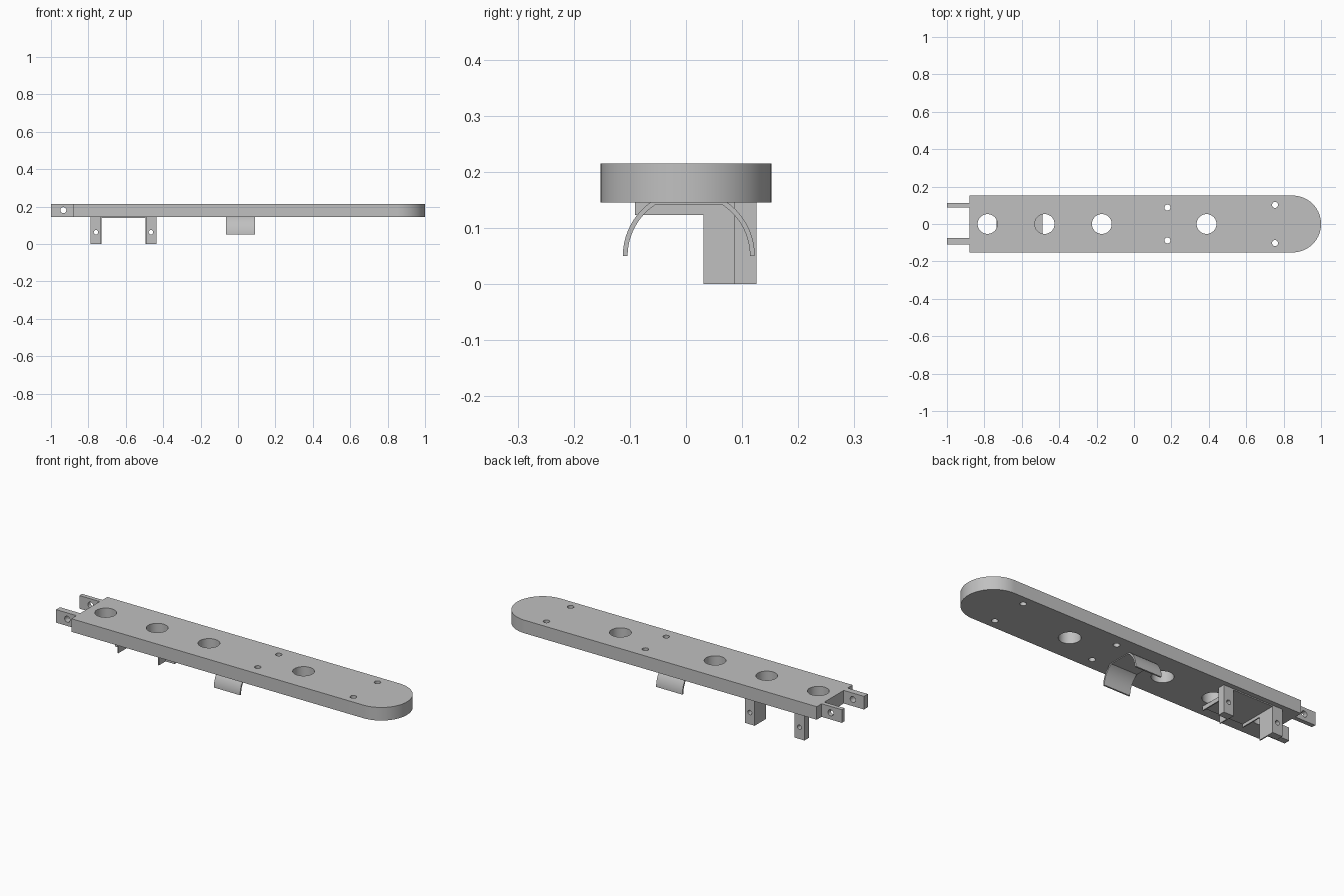
import bpy, bmesh, math
from mathutils import Matrix, Vector

if "Cube" in bpy.data.objects:
    bpy.data.objects.remove(bpy.data.objects["Cube"])

grey = bpy.data.materials.new("plain_grey")
grey.use_nodes = True
COLOUR = (0.53, 0.53, 0.53, 1)
grey.diffuse_color = COLOUR
grey.node_tree.nodes["Principled BSDF"].inputs["Base Color"].default_value = COLOUR

Z0, Z1 = 0.145, 0.215  # underside and top of the arm


def finish(name, bm):
    bmesh.ops.recalc_face_normals(bm, faces=bm.faces)
    mesh = bpy.data.meshes.new(name)
    bm.to_mesh(mesh)
    bm.free()
    mesh.materials.append(grey)
    ob = bpy.data.objects.new(name, mesh)
    bpy.context.collection.objects.link(ob)
    return ob


def prism(name, points, direction):
    """Extrude a closed outline along a direction."""
    bm = bmesh.new()
    face = bm.faces.new([bm.verts.new(p) for p in points])
    new = bmesh.ops.extrude_face_region(bm, geom=[face])["geom"]
    verts = [v for v in new if isinstance(v, bmesh.types.BMVert)]
    bmesh.ops.translate(bm, verts=verts, vec=Vector(direction))
    return finish(name, bm)


def box(name, x, y, z):
    outline = [(x[0], y[0], z[0]), (x[1], y[0], z[0]), (x[1], y[1], z[0]), (x[0], y[1], z[0])]
    return prism(name, outline, (0, 0, z[1] - z[0]))


def drill(ob, holes, axis="Z"):
    """Cut round holes, each given as a centre and a radius."""
    bm = bmesh.new()
    turn = Matrix.Rotation(math.pi / 2, 4, "X") if axis == "Y" else Matrix()
    for centre, radius in holes:
        bmesh.ops.create_cone(bm, cap_ends=True, segments=48, radius1=radius, radius2=radius,
                              depth=0.5, matrix=Matrix.Translation(centre) @ turn)
    cutter = finish("hole_cutter", bm)
    cutter.hide_render = True
    mod = ob.modifiers.new("holes", "BOOLEAN")
    mod.operation, mod.solver, mod.object = "DIFFERENCE", "EXACT", cutter
    bpy.context.view_layer.objects.active = ob
    bpy.ops.object.modifier_apply(modifier=mod.name)
    bpy.data.objects.remove(cutter)


def smooth(ob):
    bpy.ops.object.select_all(action="DESELECT")
    ob.select_set(True)
    bpy.context.view_layer.objects.active = ob
    bpy.ops.object.shade_smooth_by_angle(angle=math.radians(30))


# Long arm with one rounded end
R = 0.152
outline = [(-0.88, R, Z0), (-0.88, -R, Z0)]
for i in range(49):
    a = -math.pi / 2 + math.pi * i / 48
    outline.append((1 - R + R * math.cos(a), R * math.sin(a), Z0))
arm = prism("arm_plate", outline, (0, 0, Z1 - Z0))
holes = [((x, 0, 0.18), 0.053) for x in (-0.783, -0.478, -0.172, 0.388)]
for x, y in ((0.179, 0.088), (0.754, 0.102)):
    holes += [((x, side * y, 0.18), 0.016) for side in (-1, 1)]
drill(arm, holes)
smooth(arm)

# Two hinge prongs at the square end
for name, y in (("front_prong", (-0.109, -0.076)), ("back_prong", (0.088, 0.111))):
    prong = box(name, (-1, -0.875), y, (Z0, Z1))
    drill(prong, [((-0.934, y[0], 0.181), 0.016)], "Y")
    smooth(prong)

# Bracket beneath: thin base, two drilled posts and their L-shaped webs
box("bracket_base", (-0.735, -0.49), (-0.091, 0.126), (0.139, Z0))
web_outline = [(-0.091, Z0), (-0.091, 0.123), (0.031, 0.123), (0.031, 0), (0.09, 0), (0.09, Z0)]
for side, x0, x1, web_x in (("right", -0.789, -0.73, -0.736), ("left", -0.495, -0.436, -0.495)):
    post = box(side + "_post", (x0, x1), (0.086, 0.126), (0, Z0))
    drill(post, [(((x0 + x1) / 2, 0.1, 0.063), 0.012)], "Y")
    smooth(post)
    prism(side + "_web", [(web_x, y, z) for y, z in web_outline], (0.006, 0, 0))

# Open curved clip with a flattened top
CY, CZ = 0.005, 0.05


def arc(radius, top):
    """Upper half of a circle, cut off flat at the given height."""
    a0 = math.asin((top - CZ) / radius)
    angles = [a0 * i / 16 for i in range(17)]
    angles += [math.pi - a for a in reversed(angles)]
    return [(-0.064, CY + radius * math.cos(a), CZ + radius * math.sin(a)) for a in angles]


clip = prism("cable_clip", arc(0.1175, Z0) + arc(0.109, 0.141)[::-1], (0.155, 0, 0))
smooth(clip)
